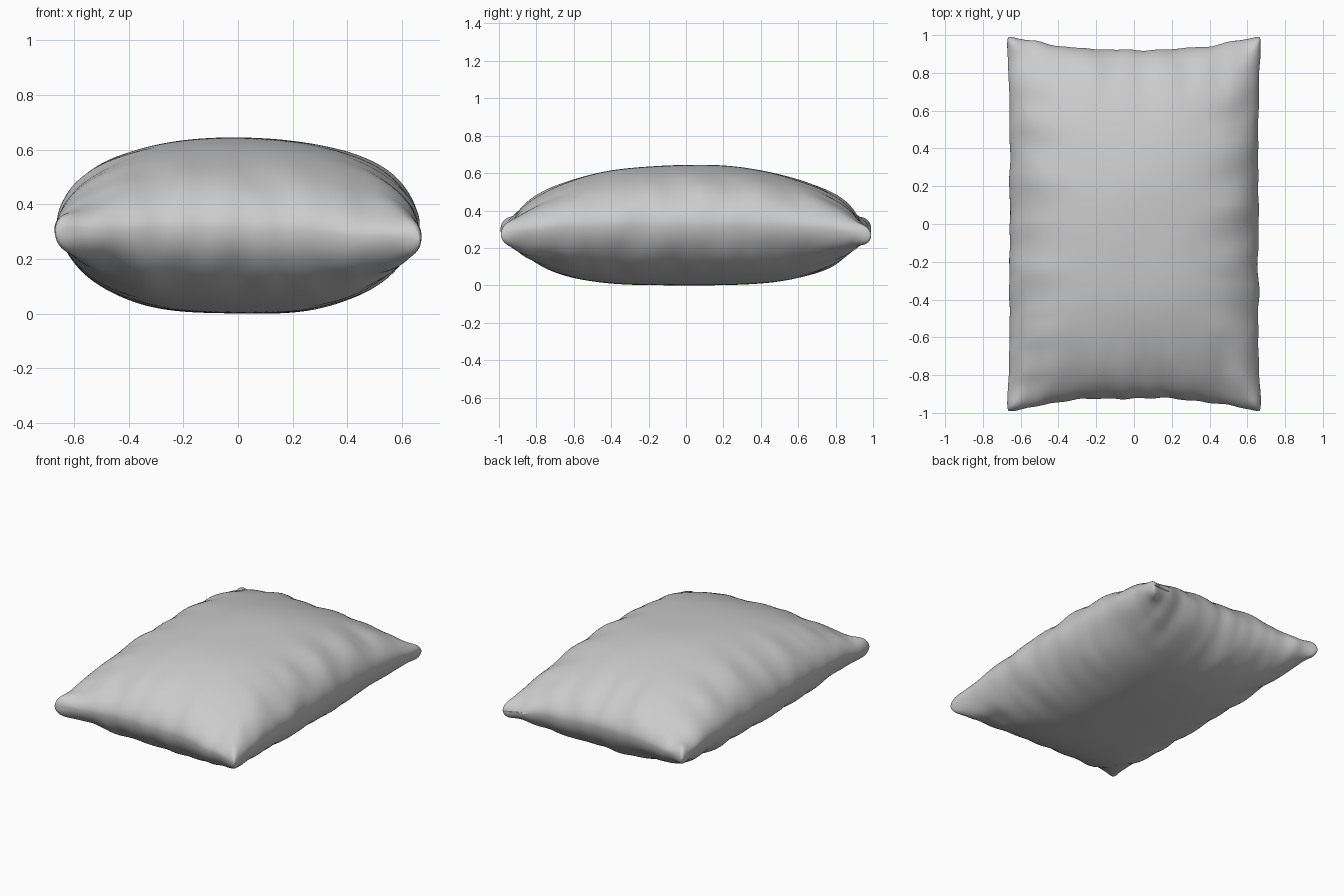
import bpy, bmesh, math
from mathutils import Vector, noise

cube = bpy.data.objects.get("Cube")
if cube:
    bpy.data.objects.remove(cube, do_unlink=True)

HALF_X, HALF_Y = 0.658, 0.922

fabric = bpy.data.materials.new("grey_fabric")
fabric.use_nodes = True
colour = (0.6, 0.6, 0.6, 1)
fabric.diffuse_color = colour
fabric.node_tree.nodes["Principled BSDF"].inputs["Base Color"].default_value = colour


def bump(d, width):
    return math.exp(-(d / width) ** 2)


def swell(t, power, root):
    return max(0.0, 1 - abs(t) ** power) ** root


def outline(u, v):
    """Plan position: edges bow inward and wobble, corners stick out."""
    x = u * (HALF_X + 0.024 * abs(v) ** 6)
    y = v * (HALF_Y + 0.082 * abs(u) ** 2.5)
    x += 0.010 * u ** 5 * noise.noise(Vector((u * 2, v * 7, 3))) * (1 - v ** 8)
    y += 0.012 * v ** 5 * noise.noise(Vector((u * 6, v * 2, 8))) * (1 - u ** 8)
    # round the four corner tips
    pull = (abs(u) * abs(v)) ** 25
    return x - 0.016 * u * pull, y - 0.016 * v * pull


def seam_height(u, v):
    base = 0.293 + 0.05 * (1 - v ** 4) * u * u + 0.03 * (1 - u * u) * v * v
    ripple = 0.012 * noise.noise(Vector((u * 4, v * 5, 14))) * max(abs(u), abs(v)) ** 6
    return base + ripple - 0.014 * u * v * v


def folds(u, v, seed):
    """Creases running inward from each edge, fading towards the middle."""
    near_x = bump(1 - abs(u), 0.32) * (1 - abs(u) ** 12)
    near_y = bump(1 - abs(v), 0.25) * (1 - abs(v) ** 12)
    across = noise.noise(Vector((u * 1.5, v * 6, seed)))
    along = noise.noise(Vector((u * 5, v * 1.5, seed + 5)))
    soft = noise.noise(Vector((u * 1.6, v * 2.2, seed + 9)))
    return 0.03 * (near_x * across + near_y * along) + 0.006 * soft * (1 - u ** 4) * (1 - v ** 4)


def shape_side(u, v, side):
    """Height of the upper (+1) or lower (-1) panel."""
    if side > 0:
        depth = 0.337 * swell(u, 2.3, 0.55) * swell(v, 2.2, 0.55)
    else:
        depth = 0.288 * swell(u, 3.1, 0.55) * swell(v, 3.8, 0.5)
    # stuffed corner tips
    corner = bump(1 - abs(u), 0.11) * bump(1 - abs(v), 0.08)
    depth += 0.045 * corner * swell(u, 30, 0.5) * swell(v, 30, 0.5)
    depth += folds(u, v, 2 if side > 0 else 21)
    if max(abs(u), abs(v)) > 0.9999:
        depth = 0
    middle = swell(u, 2, 1) * swell(v, 2, 1)
    # lower panel rounds off gently where it rests on the ground
    z = seam_height(u, v) + 0.023 * middle * (side > 0) + side * depth
    return (z + math.sqrt(z * z + 0.0002)) / 2 if side < 0 else z


# Two cloth panels welded along the seam
bm = bmesh.new()
for side in (1, -1):
    made = bmesh.ops.create_grid(bm, x_segments=90, y_segments=120, size=1)["verts"]
    for vert in made:
        u = math.sin(vert.co.x * math.pi / 2)
        v = math.sin(vert.co.y * math.pi / 2)
        x, y = outline(u, v)
        vert.co = (x, y, shape_side(u, v, side))
rim = [p for p in bm.verts if p.is_boundary]
bmesh.ops.remove_doubles(bm, verts=rim, dist=0.0005)
bmesh.ops.recalc_face_normals(bm, faces=bm.faces)

# Rest the cloth on the ground
lowest = min(p.co.z for p in bm.verts)
bmesh.ops.translate(bm, verts=bm.verts, vec=(0, 0, -lowest))

mesh = bpy.data.meshes.new("pillow")
bm.to_mesh(mesh)
bm.free()
mesh.materials.append(fabric)
mesh.polygons.foreach_set("use_smooth", [True] * len(mesh.polygons))
pillow = bpy.data.objects.new("pillow", mesh)
bpy.context.collection.objects.link(pillow)
